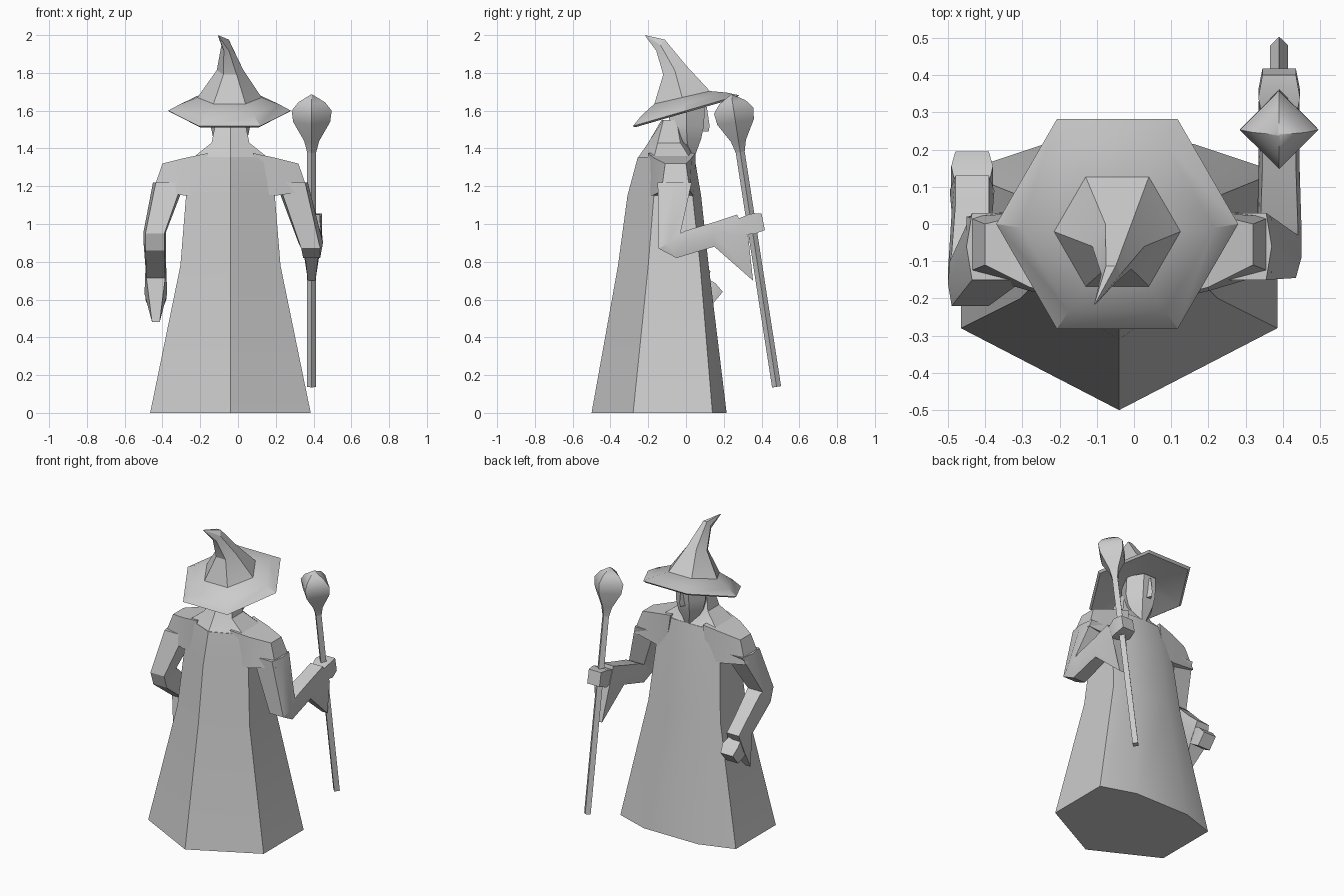
import bpy, bmesh, math
from mathutils import Vector

cube = bpy.data.objects.get("Cube")
if cube:
    bpy.data.objects.remove(cube)

grey = bpy.data.materials.new("plain_grey")
grey.use_nodes = True
grey.diffuse_color = (0.6, 0.6, 0.6, 1)
grey.node_tree.nodes["Principled BSDF"].inputs["Base Color"].default_value = (0.6, 0.6, 0.6, 1)

MID = -0.04  # the body's centre line


def loft(name, rings, angle=30):
    """Skin a list of point rings and close both ends."""
    bm = bmesh.new()
    loops = [[bm.verts.new(p) for p in ring] for ring in rings]
    for a, b in zip(loops, loops[1:]):
        for i in range(len(a)):
            j = (i + 1) % len(a)
            bm.faces.new((a[i], a[j], b[j], b[i]))
    bm.faces.new(loops[0][::-1])
    bm.faces.new(loops[-1])
    bmesh.ops.remove_doubles(bm, verts=bm.verts, dist=0.0005)
    bmesh.ops.recalc_face_normals(bm, faces=bm.faces)
    mesh = bpy.data.meshes.new(name)
    bm.to_mesh(mesh)
    bm.free()
    mesh.materials.append(grey)
    obj = bpy.data.objects.new(name, mesh)
    bpy.context.collection.objects.link(obj)
    bpy.ops.object.select_all(action='DESELECT')
    bpy.context.view_layer.objects.active = obj
    obj.select_set(True)
    bpy.ops.object.shade_smooth_by_angle(angle=math.radians(angle))
    return obj


def body_ring(z, half, back, side_back, side_front, front):
    return [(MID, back, z), (MID + half, side_back, z), (MID + half, side_front, z),
            (MID + half * 0.47, front, z), (MID - half * 0.47, front, z),
            (MID - half, side_front, z), (MID - half, side_back, z)]


# Robe
loft("robe", [body_ring(*r) for r in (
    (0, 0.425, -0.5, -0.28, 0.14, 0.215),
    (0.78, 0.265, -0.36, -0.2, 0.075, 0.12),
    (1.15, 0.235, -0.31, -0.17, 0.035, 0.08),
    (1.355, 0.2, -0.255, -0.17, 0.02, 0.045))], 25)

# Collar around the neck
loft("collar", [body_ring(*r) for r in (
    (1.35, 0.2, -0.255, -0.17, 0.02, 0.045),
    (1.43, 0.1, -0.2, -0.15, -0.03, 0.0),
    (1.55, 0.075, -0.13, -0.12, -0.05, -0.03))])


# Shoulder caps, mirrored about the centre line
def cap_ring(side, xt, zt, xb, zb, back, front, inset):
    return [(MID + side * xt, back + inset, zt), (MID + side * xt, front - inset, zt),
            (MID + side * xb, front, zb), (MID + side * xb, back, zb)]


for side, label in ((1, "left"), (-1, "right")):
    loft(label + "_shoulder_cap", [
        cap_ring(side, 0.12, 1.375, 0.15, 1.16, -0.2, 0.05, 0),
        cap_ring(side, 0.24, 1.35, 0.24, 1.15, -0.18, 0.04, 0.01),
        cap_ring(side, 0.36, 1.32, 0.41, 1.175, -0.13, 0.02, 0.02)])


# Sleeves: each ring has a top, a middle and a bottom pair of points
def sleeve_ring(top, mid, bottom, x, widths):
    t, m, b = widths
    return [(x - t, *top), (x + t, *top), (x + m, *mid),
            (x + b, *bottom), (x - b, *bottom), (x - m, *mid)]


loft("left_sleeve", [sleeve_ring(*r) for r in (
    ((0.03, 1.22), (-0.06, 1.22), (-0.15, 1.22), 0.285, (0.07, 0.085, 0.07)),
    ((-0.03, 0.95), (-0.09, 0.9), (-0.145, 0.87), 0.385, (0.055, 0.065, 0.05)),
    ((0.0, 0.965), (-0.01, 0.9), (-0.05, 0.82), 0.39, (0.05, 0.06, 0.045)),
    ((0.15, 1.01), (0.15, 0.95), (0.15, 0.88), 0.39, (0.045, 0.055, 0.04)),
    ((0.27, 1.05), (0.33, 0.93), (0.355, 0.7), 0.39, (0.045, 0.055, 0.02)))], 25)
loft("right_sleeve", [sleeve_ring(*r) for r in (
    ((0.03, 1.22), (-0.06, 1.22), (-0.15, 1.22), -0.365, (0.07, 0.085, 0.07)),
    ((-0.1, 0.96), (-0.16, 0.96), (-0.22, 0.95), -0.44, (0.055, 0.06, 0.05)),
    ((-0.08, 0.95), (-0.13, 0.9), (-0.19, 0.86), -0.44, (0.05, 0.06, 0.05)),
    ((0.05, 0.82), (0.03, 0.77), (0.0, 0.715), -0.435, (0.045, 0.055, 0.05)),
    ((0.13, 0.75), (0.09, 0.63), (-0.03, 0.48), -0.435, (0.045, 0.06, 0.02)))], 25)


# Hands: blocky fists with a bevelled front
def hand(name, x, y, z, pitch):
    fwd = Vector((0, math.cos(pitch), math.sin(pitch)))
    up = Vector((0, -math.sin(pitch), math.cos(pitch)))
    rings = []
    for d, w, h in ((-0.08, 0.04, 0.04), (0.0, 0.056, 0.055), (0.06, 0.045, 0.045)):
        c = Vector((x, y, z)) + fwd * d
        rings.append([c + Vector((sx * w, 0, 0)) + up * sz * h
                      for sx, sz in ((-1, -1), (1, -1), (1, 1), (-1, 1))])
    loft(name, rings)


hand("left_hand", 0.39, 0.35, 1.0, 0.2)
hand("right_hand", -0.435, 0.12, 0.645, -0.7)

# Staff: a four-sided shaft and a bulbous head along one leaning axis
foot, lean = Vector((0.39, 0.48, 0.135)), Vector((0, -0.155, 1))
side_dir = Vector((0, 1, 0.155)).normalized()


def staff_ring(z, r):
    c = foot + lean * (z - foot.z)
    return [c + Vector((r, 0, 0)), c + side_dir * r, c - Vector((r, 0, 0)), c - side_dir * r]


loft("staff_shaft", [staff_ring(0.138, 0.024), staff_ring(1.42, 0.024)])
loft("staff_head", [staff_ring(z, r) for z, r in (
    (1.38, 0.024), (1.44, 0.04), (1.54, 0.098), (1.6, 0.106), (1.645, 0.07), (1.685, 0.004))], 50)


# Head tapering to a pointed beard
def head_ring(z, half, back, front):
    y = (back + front) / 2
    return [(MID - half * 0.6, back, z), (MID + half * 0.6, back, z), (MID + half, y, z),
            (MID + half * 0.45, front, z), (MID - half * 0.45, front, z), (MID - half, y, z)]


loft("head", [head_ring(*r) for r in (
    (1.34, 0.025, 0.0, 0.04), (1.45, 0.09, -0.07, 0.08),
    (1.52, 0.105, -0.09, 0.095), (1.64, 0.1, -0.09, 0.1))])
loft("nose", [[(MID - w, 0.07, z), (MID + w, 0.07, z), (MID, y, z)]
              for z, w, y in ((1.49, 0.025, 0.12), (1.52, 0.025, 0.125), (1.62, 0.012, 0.11))])


# Hat: tilted six-sided rings, from the underside to the bent tip
def hat_ring(x, y, z, r, tilt):
    ring = []
    for i in range(6):
        a = math.radians(60 * i)
        dy = math.sin(a) * r
        ring.append((x + math.cos(a) * r, y + dy, z + dy * tilt))
    return ring


loft("hat_brim", [hat_ring(*r) for r in (
    (MID, -0.01, 1.63, 0.1, 0.28), (-0.045, 0, 1.59, 0.31, 0.29),
    (-0.045, 0, 1.6, 0.325, 0.29), (-0.045, -0.01, 1.635, 0.26, 0.27),
    (-0.045, -0.02, 1.67, 0.17, 0.23))])
loft("hat_cone", [hat_ring(*r) for r in (
    (-0.045, -0.02, 1.668, 0.171, 0.23), (-0.042, -0.06, 1.815, 0.07, 0.4),
    (-0.062, -0.135, 1.947, 0.026, 1.3), (-0.105, -0.215, 1.998, 0.002, 0.5))], 25)
